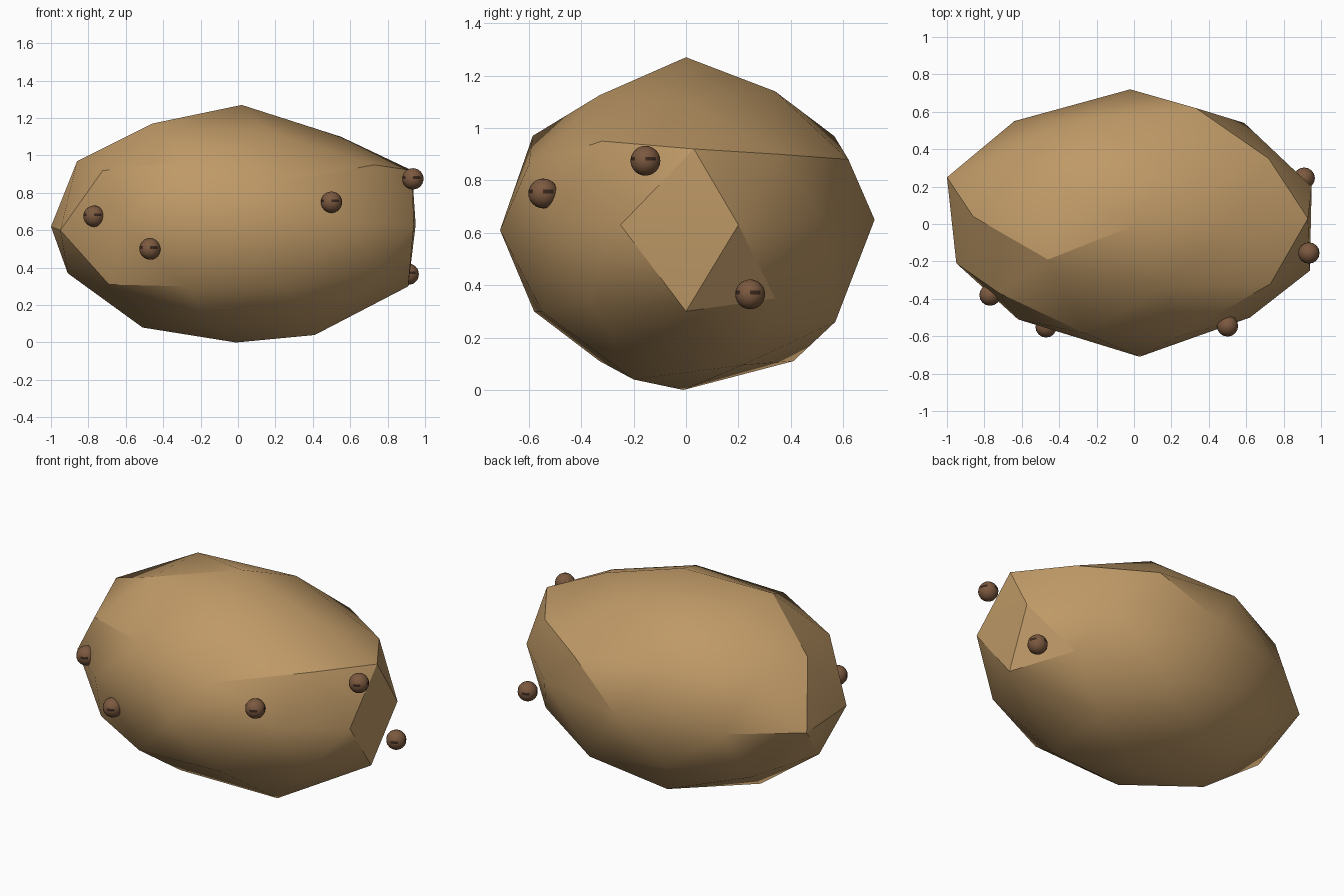
import bpy
import bmesh
import math
from mathutils import Vector

default_cube = bpy.data.objects.get("Cube")
if default_cube:
    bpy.data.objects.remove(default_cube, do_unlink=True)


def make_material(name, colour):
    material = bpy.data.materials.new(name)
    material.use_nodes = True
    rgba = (*colour, 1)
    material.diffuse_color = rgba
    shader = next(n for n in material.node_tree.nodes if n.type == "BSDF_PRINCIPLED")
    shader.inputs["Base Color"].default_value = rgba
    shader.inputs["Roughness"].default_value = 0.8
    return material


def make_object(name, bm, materials, smooth_angle):
    """Turn a bmesh into a linked, smooth shaded object."""
    mesh = bpy.data.meshes.new(name + "_mesh")
    bm.to_mesh(mesh)
    bm.free()
    for material in materials:
        mesh.materials.append(material)
    obj = bpy.data.objects.new(name, mesh)
    bpy.context.collection.objects.link(obj)
    bpy.ops.object.select_all(action="DESELECT")
    obj.select_set(True)
    bpy.context.view_layer.objects.active = obj
    bpy.ops.object.shade_smooth_by_angle(angle=math.radians(smooth_angle))
    return obj


skin = make_material("tan skin", (0.52, 0.32, 0.135))
bud = make_material("brown bud", (0.2, 0.1, 0.05))
bud_dark = make_material("dark bud mark", (0.04, 0.02, 0.012))

# Lumpy corners that pull the regular body out of shape
lumps = {
    "top": (.02, 0, 1.27), "bottom": (-.01, -.01, 0),
    "right_tip": (-1, .25, .62), "right_tip_front": (-.95, -.21, .6),
    "right_back": (-.64, .55, .63), "back": (-.02, .72, .65),
    "left_back": (.59, .54, .63), "left_tip_back": (.95, .2, .63),
    "left_tip": (.94, -.25, .63), "left_front": (.62, -.5, .64),
    "front": (.03, -.71, .61), "right_front": (-.62, -.51, .63),
    "right_low": (-.91, 0, .37), "right_base": (-.51, 0, .08),
    "left_base": (.41, -.2, .04), "left_low": (.91, 0, .3),
    "left_low_back": (.72, .34, .35), "left_high": (.93, .03, .92),
    "left_crown": (.55, 0, 1.1), "right_crown": (-.46, -.19, 1.17),
    "right_high": (-.86, .04, .97), "back_high": (.33, .62, .88),
    "left_high_back": (.72, .35, .9), "back_crown": (.16, .34, 1.14),
    "back_base": (-.16, .41, .11), "back_low": (.26, .57, .26),
    "front_base": (-.16, -.33, .11), "front_low_left": (.26, -.55, .3),
    "front_low": (-.27, -.58, .3), "front_low_right": (-.69, -.35, .31),
    "front_high_right": (-.26, -.585, .97), "front_crown": (.16, -.33, 1.125),
    "front_high": (.24, -.6, .86), "left_high_front": (.73, -.32, .95),
}

# Ridges that stay crisp
ridges = [
    "left_tip left_high left_tip_back left_low_back left_low left_tip",
    "front_high left_high_front left_high left_high_back back_high",
    "right_tip right_high right_crown top",
    "right_tip_front front_low_right front_low",
]

# Body
body = bmesh.new()
bmesh.ops.create_icosphere(body, subdivisions=2, radius=1)
for vert in body.verts:
    vert.co = Vector((vert.co.x, vert.co.y * 0.7, vert.co.z * 0.635 + 0.635))
resting = [(vert, vert.co.copy()) for vert in body.verts]
corners = {}
for name, place in lumps.items():
    target = Vector(place)
    vert = min(resting, key=lambda pair: (pair[1] - target).length)[0]
    vert.co = target
    corners[name] = vert
for ridge in ridges:
    chain = [corners[name] for name in ridge.split()]
    for start, end in zip(chain, chain[1:]):
        edge = body.edges.get((start, end))
        if edge:
            edge.smooth = False
make_object("potato_body", body, [skin], 30)

# Buds sitting on the skin
bud_places = {
    "front_right_upper": (-.77, -.38, .675),
    "front_right_lower": (-.47, -.55, .5),
    "front_left": (.5, -.545, .75),
    "left_upper": (.935, -.155, .875),
    "left_lower": (.91, .245, .365),
}
for name, place in bud_places.items():
    ball = bmesh.new()
    bmesh.ops.create_uvsphere(ball, u_segments=16, v_segments=12, radius=0.057)
    # Short dark marks in a broken band above the middle
    for face in ball.faces:
        centre = face.calc_center_median()
        turn = int((math.atan2(centre.y, centre.x) + math.pi) / math.tau * 16)
        if 0 < centre.z < 0.02 and turn % 4 < 2:
            face.material_index = 1
    bmesh.ops.translate(ball, verts=ball.verts, vec=Vector(place))
    make_object("bud_" + name, ball, [bud, bud_dark], 40)
